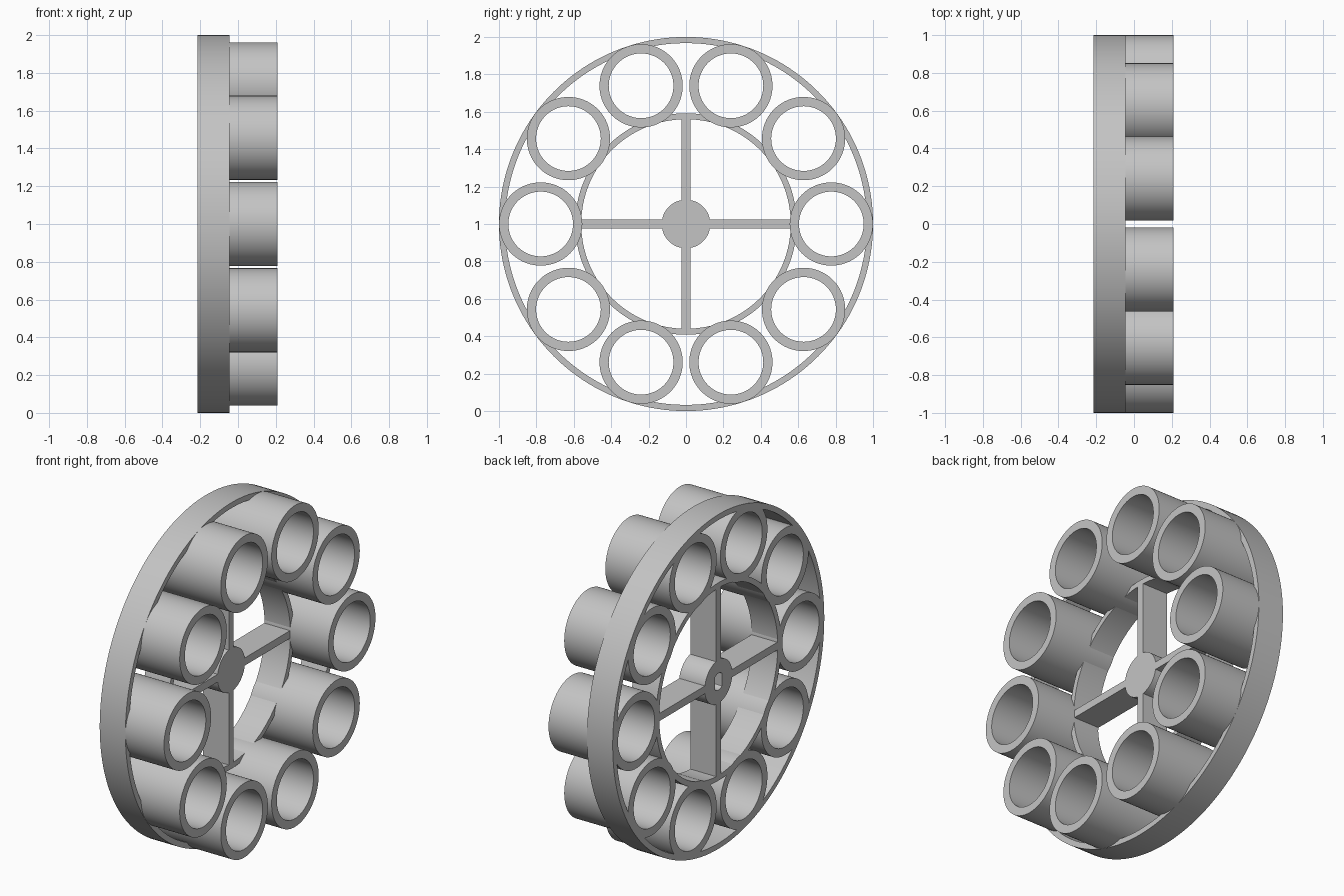
import bpy, bmesh, math
from mathutils import Matrix, Vector

cube = bpy.data.objects.get("Cube")
if cube:
    bpy.data.objects.remove(cube, do_unlink=True)

BACK, RIM_FRONT, TUBE_FRONT = -0.215, -0.045, 0.21
CENTRE = Vector((0, 0, 1))

grey = bpy.data.materials.new("light grey")
grey.use_nodes = True
colour = (0.55, 0.55, 0.55, 1)
grey.diffuse_color = colour
grey.node_tree.nodes["Principled BSDF"].inputs["Base Color"].default_value = colour


def finish(name, bm, location=CENTRE):
    """Turn a bmesh into a named, shaded object."""
    bmesh.ops.recalc_face_normals(bm, faces=bm.faces)
    mesh = bpy.data.meshes.new(name)
    bm.to_mesh(mesh)
    bm.free()
    mesh.materials.append(grey)
    mesh.shade_smooth()
    mesh.set_sharp_from_angle(angle=math.radians(30))
    obj = bpy.data.objects.new(name, mesh)
    obj.location = location
    bpy.context.collection.objects.link(obj)
    return obj


def loft(name, profile, sides, closed, location=CENTRE):
    """Join rings around the x axis; each is (x, radius, half width in y)."""
    bm = bmesh.new()
    rings = []
    for x, radius, half in profile:
        ring = []
        for i in range(sides):
            a = math.tau * i / sides
            y = max(-half, min(half, radius * math.cos(a)))
            ring.append(bm.verts.new((x, y, radius * math.sin(a))))
        rings.append(ring)
    pairs = list(zip(rings, rings[1:]))
    if closed:
        pairs.append((rings[-1], rings[0]))
    else:
        bm.faces.new(rings[0])
        bm.faces.new(rings[-1])
    for a, b in pairs:
        for i in range(sides):
            j = (i + 1) % sides
            bm.faces.new((a[i], a[j], b[j], b[i]))
    return finish(name, bm, location)


def pipe(name, inner, outer, front, sides, location=CENTRE):
    profile = [(BACK, inner, inner), (BACK, outer, outer),
               (front, outer, outer), (front, inner, inner)]
    return loft(name, profile, sides, True, location)


# Two concentric rims
pipe("outer_rim", 0.967, 1.0, RIM_FRONT, 160)
pipe("inner_rim", 0.56, 0.592, RIM_FRONT, 128)

# Ten open tubes held between the rims
for i in range(10):
    a = math.tau * i / 10
    offset = Vector((0, math.cos(a), math.sin(a))) * 0.777
    pipe(f"tube_{i + 1}", 0.173, 0.2225, TUBE_FRONT, 80, CENTRE + offset)

# Hub with a blind, flat-sided shaft socket in the back
loft("hub", [(-0.08, 0.05, 0.033), (BACK, 0.05, 0.033),
             (BACK, 0.13, 0.13), (RIM_FRONT, 0.13, 0.13)], 80, False)

# Four flat spokes from hub to inner rim
start, end, width = 0.1, 0.588, 0.046
for i, side in enumerate(("right", "upper", "left", "lower")):
    bm = bmesh.new()
    bmesh.ops.create_cube(bm, size=1)
    bmesh.ops.scale(bm, verts=bm.verts, vec=(RIM_FRONT - BACK, end - start, width))
    bmesh.ops.translate(bm, verts=bm.verts,
                        vec=((RIM_FRONT + BACK) / 2, (start + end) / 2, 0))
    bmesh.ops.rotate(bm, verts=bm.verts, cent=(0, 0, 0),
                     matrix=Matrix.Rotation(i * math.pi / 2, 3, 'X'))
    finish(f"{side}_spoke", bm)
